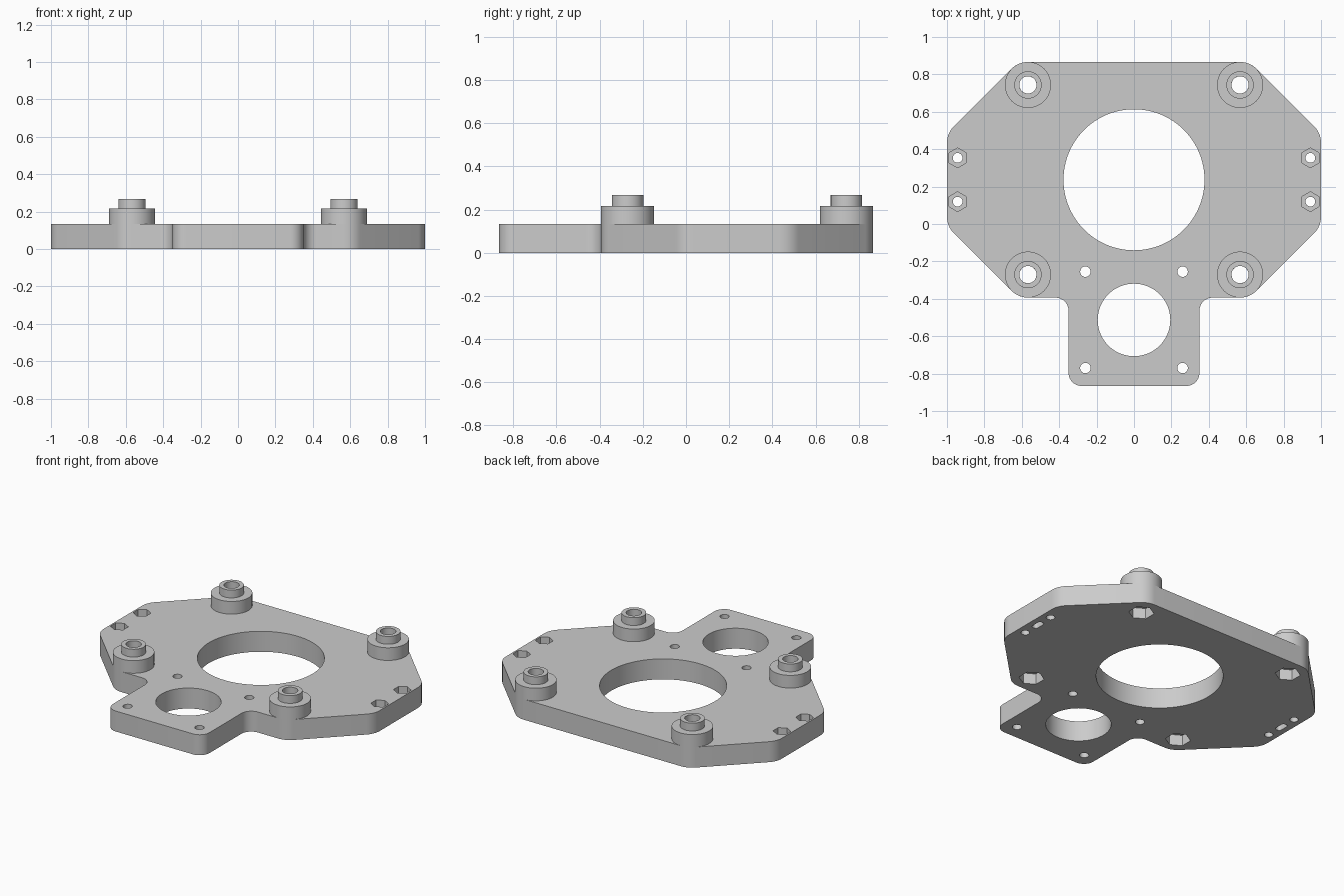
import bpy, bmesh
from math import sin, cos, tan, pi, radians
from mathutils import Vector, Matrix

cube = bpy.data.objects.get("Cube")
if cube:
    bpy.data.objects.remove(cube, do_unlink=True)

grey = bpy.data.materials.new("light grey")
grey.use_nodes = True
colour = (0.6, 0.6, 0.6, 1)
grey.diffuse_color = colour
grey.node_tree.nodes["Principled BSDF"].inputs["Base Color"].default_value = colour

THICK = 0.134          # plate thickness
MID_Y = 0.2365         # centre of the octagon
BOSS_X, BOSS_DY, BOSS_R, BORE_R = 0.567, 0.507, 0.123, 0.046
LOW, HIGH = -0.1, 0.4  # ends of cutters that go right through


def add_object(name, bm):
    bmesh.ops.recalc_face_normals(bm, faces=bm.faces)
    mesh = bpy.data.meshes.new(name)
    bm.to_mesh(mesh)
    bm.free()
    mesh.materials.append(grey)
    obj = bpy.data.objects.new(name, mesh)
    bpy.context.collection.objects.link(obj)
    return obj


def smooth(obj):
    bpy.ops.object.select_all(action='DESELECT')
    obj.select_set(True)
    bpy.context.view_layer.objects.active = obj
    bpy.ops.object.shade_smooth_by_angle(angle=radians(30))


def prism(name, points, z0, z1):
    bm = bmesh.new()
    low = [bm.verts.new((p[0], p[1], z0)) for p in points]
    top = [bm.verts.new((p[0], p[1], z1)) for p in points]
    bm.faces.new(low[::-1])
    bm.faces.new(top)
    for i in range(len(points)):
        bm.faces.new((low[i - 1], low[i], top[i], top[i - 1]))
    return add_object(name, bm)


def ring(x, y, r, n):
    # first point lies on +y, so hexagons point to front and back
    return [(x + r * sin(2 * pi * i / n), y + r * cos(2 * pi * i / n)) for i in range(n)]


def rounded(corners, steps=8):
    """Outline through (x, y, radius) corners with arc fillets."""
    out = []
    for i, (x, y, r) in enumerate(corners):
        p = Vector((x, y))
        a = (Vector(corners[i - 1][:2]) - p).normalized()
        b = (Vector(corners[(i + 1) % len(corners)][:2]) - p).normalized()
        half = a.angle(b) / 2
        centre = p + (a + b).normalized() * r / sin(half)
        start = p + a * r / tan(half) - centre
        end = p + b * r / tan(half) - centre
        sweep = pi - 2 * half
        turn = sweep if start.x * end.y > start.y * end.x else -sweep
        out += [centre + Matrix.Rotation(turn * k / steps, 2) @ start
                for k in range(steps + 1)]
    return out


# Plate outline: octagon with a motor tab at the front
top_y, low_y = MID_Y + 0.63, MID_Y - 0.63
half_outline = [(0.35, -0.866, 0.07), (0.35, low_y, 0.07), (0.618, low_y, BOSS_R),
                (1, MID_Y - 0.249, BOSS_R), (1, MID_Y + 0.249, BOSS_R),
                (0.618, top_y, BOSS_R)]
outline = half_outline + [(-x, y, r) for x, y, r in reversed(half_outline)]
plate = prism("mounting_plate", rounded(outline), 0, THICK)

# Cutters: large openings, then mirrored holes and pockets
cutters = [prism("large_opening_cutter", ring(0, MID_Y, 0.377, 96), LOW, HIGH),
           prism("small_opening_cutter", ring(0, -0.513, 0.194, 64), LOW, HIGH)]
boss_spots = [(s * BOSS_X, MID_Y + t * BOSS_DY) for s in (-1, 1) for t in (-1, 1)]
for x, y in boss_spots:
    cutters.append(prism("bore_cutter", ring(x, y, BORE_R, 32), LOW, HIGH))
    cutters.append(prism("nut_pocket_cutter", ring(x, y, 0.076, 6), LOW, 0.07))
for s in (-1, 1):
    for y in (-0.255, -0.77):
        cutters.append(prism("screw_hole_cutter", ring(s * 0.26, y, 0.028, 24), LOW, HIGH))
    for y in (MID_Y - 0.117, MID_Y + 0.117):
        cutters.append(prism("side_hole_cutter", ring(s * 0.943, y, 0.026, 24), LOW, HIGH))
        cutters.append(prism("side_nut_cutter", ring(s * 0.943, y, 0.053, 6), 0.07, HIGH))
    # shallow locating slot underneath, between the side holes
    w, h = 0.02, 0.04
    slot = [(s * 0.943 + a * w, MID_Y + b * h, 0.015)
            for a, b in ((-1, -1), (1, -1), (1, 1), (-1, 1))]
    cutters.append(prism("slot_cutter", rounded(slot, 4), LOW, 0.05))

for c in cutters:
    c.hide_render = True
    mod = plate.modifiers.new("cut", 'BOOLEAN')
    mod.operation, mod.solver, mod.object = 'DIFFERENCE', 'EXACT', c
cut_mesh = bpy.data.meshes.new_from_object(
    plate.evaluated_get(bpy.context.evaluated_depsgraph_get()))
plate.modifiers.clear()
plate.data = cut_mesh
for c in cutters:
    bpy.data.objects.remove(c, do_unlink=True)
smooth(plate)

# Stepped bosses with a through bore, standing on the plate
profile = [(BOSS_R, THICK), (BOSS_R, 0.217), (0.073, 0.217),
           (0.073, 0.268), (BORE_R, 0.268), (BORE_R, THICK)]
for x, y in boss_spots:
    bm = bmesh.new()
    verts = [bm.verts.new((0, r, z)) for r, z in profile]
    edges = [bm.edges.new(pair) for pair in zip(verts, verts[1:])]
    bmesh.ops.spin(bm, geom=verts + edges, cent=(0, 0, 0), axis=(0, 0, 1),
                   angle=2 * pi, steps=64)
    bmesh.ops.remove_doubles(bm, verts=bm.verts, dist=0.0005)
    bmesh.ops.transform(bm, matrix=Matrix.Translation((x, y, 0)), verts=bm.verts)
    side = "right" if x < 0 else "left"
    end = "front" if y < 0 else "back"
    smooth(add_object(f"{end}_{side}_boss", bm))
